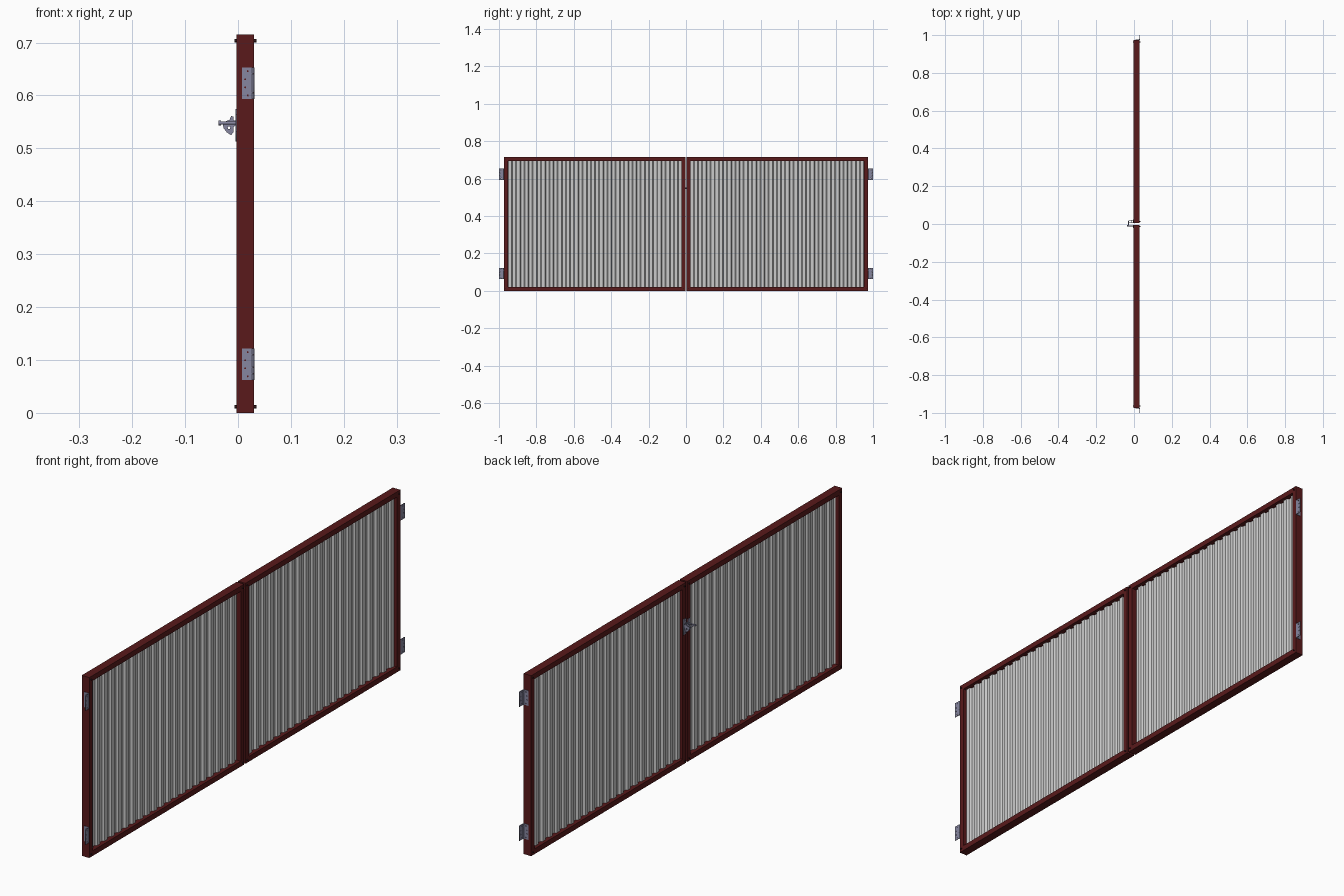
import bpy, bmesh, math
from mathutils import Matrix, Vector

if "Cube" in bpy.data.objects:
    bpy.data.objects.remove(bpy.data.objects["Cube"])


def material(name, rgb):
    m = bpy.data.materials.new(name)
    m.diffuse_color = (*rgb, 1)
    m.use_nodes = True
    m.node_tree.nodes["Principled BSDF"].inputs["Base Color"].default_value = m.diffuse_color
    return m


RED = material("dark_red_paint", (0.1, 0.01, 0.011))
STEEL = material("blue_grey_steel", (0.24, 0.24, 0.35))
DARK = material("dark_steel", (0.03, 0.01, 0.012))


def add(name, mesh, mat=None):
    ob = bpy.data.objects.new(name, mesh)
    bpy.context.collection.objects.link(ob)
    if mat:
        mesh.materials.clear()
        mesh.materials.append(mat)
    return ob


def from_bm(name, bm, mat=None):
    bmesh.ops.recalc_face_normals(bm, faces=bm.faces)
    mesh = bpy.data.meshes.new(name)
    bm.to_mesh(mesh)
    bm.free()
    return add(name, mesh, mat)


def box(name, lo, hi, mat):
    bm = bmesh.new()
    lo, hi = Vector(lo), Vector(hi)
    bmesh.ops.create_cube(bm, size=1, matrix=Matrix.Translation((lo + hi) / 2)
                          @ Matrix.Diagonal((*[abs(v) for v in hi - lo], 1)))
    return from_bm(name, bm, mat)


def rod(name, a, b, r, mat, n=16):
    bm = bmesh.new()
    a, b = Vector(a), Vector(b)
    d = b - a
    rot = d.to_track_quat('Z', 'Y').to_matrix().to_4x4()
    bmesh.ops.create_cone(bm, cap_ends=True, segments=n, radius1=r, radius2=r, depth=d.length,
                          matrix=Matrix.Translation((a + b) / 2) @ rot)
    for f in bm.faces:
        f.smooth = len(f.verts) == 4
    for e in bm.edges:
        if any(len(f.verts) > 4 for f in e.link_faces):
            e.smooth = False
    return from_bm(name, bm, mat)


def circle(c, r, n=12):
    return [(c[0] + r * math.cos(2 * math.pi * i / n), c[1] + r * math.sin(2 * math.pi * i / n))
            for i in range(n)]


ROT_XZ = Matrix(((1, 0, 0, 0), (0, 0, -1, 0), (0, 1, 0, 0), (0, 0, 0, 1)))
ROT_YZ = Matrix(((0, 0, 1, 0), (1, 0, 0, 0), (0, 1, 0, 0), (0, 0, 0, 1)))


def plate(name, outline, holes, thick, matrix, mat):
    """Flat plate with round holes, cut from a filled 2D curve."""
    cu = bpy.data.curves.new(name, 'CURVE')
    cu.dimensions, cu.fill_mode, cu.extrude = '2D', 'BOTH', thick / 2
    for pts in [outline] + [circle(c, r) for c, r in holes]:
        sp = cu.splines.new('POLY')
        sp.points.add(len(pts) - 1)
        for p, q in zip(sp.points, pts):
            p.co = (q[0], q[1], 0, 1)
        sp.use_cyclic_u = True
    tmp = bpy.data.objects.new(name + "_curve", cu)
    bpy.context.collection.objects.link(tmp)
    bpy.context.view_layer.update()
    mesh = bpy.data.meshes.new_from_object(tmp.evaluated_get(bpy.context.evaluated_depsgraph_get()))
    bpy.data.objects.remove(tmp)
    mesh.transform(matrix)
    return add(name, mesh, mat)


X0, X1, H, W = -0.003, 0.030, 0.715, 0.021   # frame depth, height, bar width
Y0, Y1 = 0.004, 0.974                        # inner and outer edge of a gate leaf


def frame(name, s):
    """Four mitred bars forming a rectangular frame."""
    bm = bmesh.new()
    out = [(Y0, 0), (Y1, 0), (Y1, H), (Y0, H)]
    inn = [(Y0 + W, W), (Y1 - W, W), (Y1 - W, H - W), (Y0 + W, H - W)]
    ring = [[bm.verts.new((x, s * y, z)) for y, z in loop]
            for x, loop in ((X0, out), (X0, inn), (X1, inn), (X1, out))]
    for i in range(4):
        j = (i + 1) % 4
        for k in range(4):
            a, b = ring[k], ring[(k + 1) % 4]
            bm.faces.new((a[i], a[j], b[j], b[i]))
    return from_bm(name, bm, RED)


def sheet(name, s, ribs=21):
    """Trapezoidal ribbed metal sheet held in the frame."""
    bm = bmesh.new()
    a, b = Y0 + W - 0.002, Y1 - W + 0.002
    p = (b - a) / ribs
    xa, xb = 0.0095, 0.0175
    prof = []
    for i in range(ribs):
        prof += [(xa, a + p * (i + t)) if lo else (xb, a + p * (i + t))
                 for t, lo in ((0, 1), (0.38, 1), (0.5, 0), (0.88, 0))]
    prof.append((xa, b))
    cols = [[bm.verts.new((x, s * y, z)) for z in (W - 0.002, H - W + 0.002)] for x, y in prof]
    for c, d in zip(cols, cols[1:]):
        bm.faces.new((c[0], d[0], d[1], c[1]))
    ob = from_bm(name, bm)
    mod = ob.modifiers.new("thickness", 'SOLIDIFY')
    mod.thickness, mod.offset = 0.001, 0
    return ob


for side, s in (("left", -1), ("right", 1)):
    frame(side + "_frame", s)
    sheet(side + "_ribbed_sheet", s)
    # corner bolts through the frame
    for y in (Y0 + 0.010, Y1 - 0.010):
        for z in (0.0115, H - 0.0115):
            rod(side + "_corner_bolt", (X0 - 0.0035, s * y, z), (X1 + 0.0045, s * y, z), 0.003, DARK, 6)
    # hinges: one leaf on the frame end, one leaf pointing outwards
    for z0 in (0.062, 0.593):
        z1 = z0 + 0.06
        zs = [z0 + 0.007 + 0.0153 * i for i in range(4)]
        plate(side + "_hinge_frame_leaf", [(0.008, z0), (0.028, z0), (0.028, z1), (0.008, z1)],
              [((0.0185 if i in (0, 3) else 0.0135, z), 0.0018) for i, z in enumerate(zs)],
              0.0018, Matrix.Translation((0, s * (Y1 + 0.0009), 0)) @ ROT_XZ, STEEL)
        plate(side + "_hinge_post_leaf",
              [(s * y, z) for y, z in ((0.977, z0), (1.0, z0), (1.0, z1), (0.977, z1))],
              [((s * (0.988 if i in (0, 3) else 0.993), z), 0.0018) for i, z in enumerate(zs)],
              0.0018, Matrix.Translation((0.0300, 0, 0)) @ ROT_YZ, STEEL)
        for i in range(5):
            rod(side + "_hinge_knuckle", (0.0285, s * 0.9765, z0 + 0.012 * i + 0.0003),
                (0.0285, s * 0.9765, z0 + 0.012 * i + 0.0117), 0.0025, STEEL)

# gate latch: back plate with catch on one leaf, striker on the other
plate("latch_back_plate", [(0.005, 0.513), (0.024, 0.513), (0.024, 0.574), (0.005, 0.574)],
      [((0.0145, 0.519), 0.002), ((0.0145, 0.568), 0.002)], 0.002,
      Matrix.Translation((X0 - 0.001, 0, 0)) @ ROT_YZ, STEEL)
catch = [(-0.004, 0.553), (-0.008, 0.553), (-0.009, 0.560), (-0.013, 0.561), (-0.016, 0.554),
         (-0.023, 0.551), (-0.030, 0.549), (-0.027, 0.538), (-0.021, 0.530), (-0.013, 0.525),
         (-0.009, 0.530), (-0.008, 0.541), (-0.004, 0.544)]
for y in (0.009, 0.019):
    plate("latch_catch_cheek", catch, [((-0.017, 0.539), 0.0025)], 0.002,
          Matrix.Translation((0, y, 0)) @ ROT_XZ, STEEL)
rod("latch_pivot", (-0.012, 0.006, 0.556), (-0.012, 0.022, 0.556), 0.002, STEEL)
box("striker_plate", (X0 - 0.002, -0.022, 0.532), (X0, -0.005, 0.565), STEEL)
rod("striker_stem", (X0, -0.010, 0.548), (-0.034, -0.010, 0.548), 0.003, STEEL)
rod("striker_bar", (-0.029, -0.012, 0.548), (-0.029, 0.016, 0.548), 0.003, STEEL)
rod("striker_end_nut", (-0.032, -0.010, 0.548), (-0.0365, -0.010, 0.548), 0.0045, STEEL, 6)
